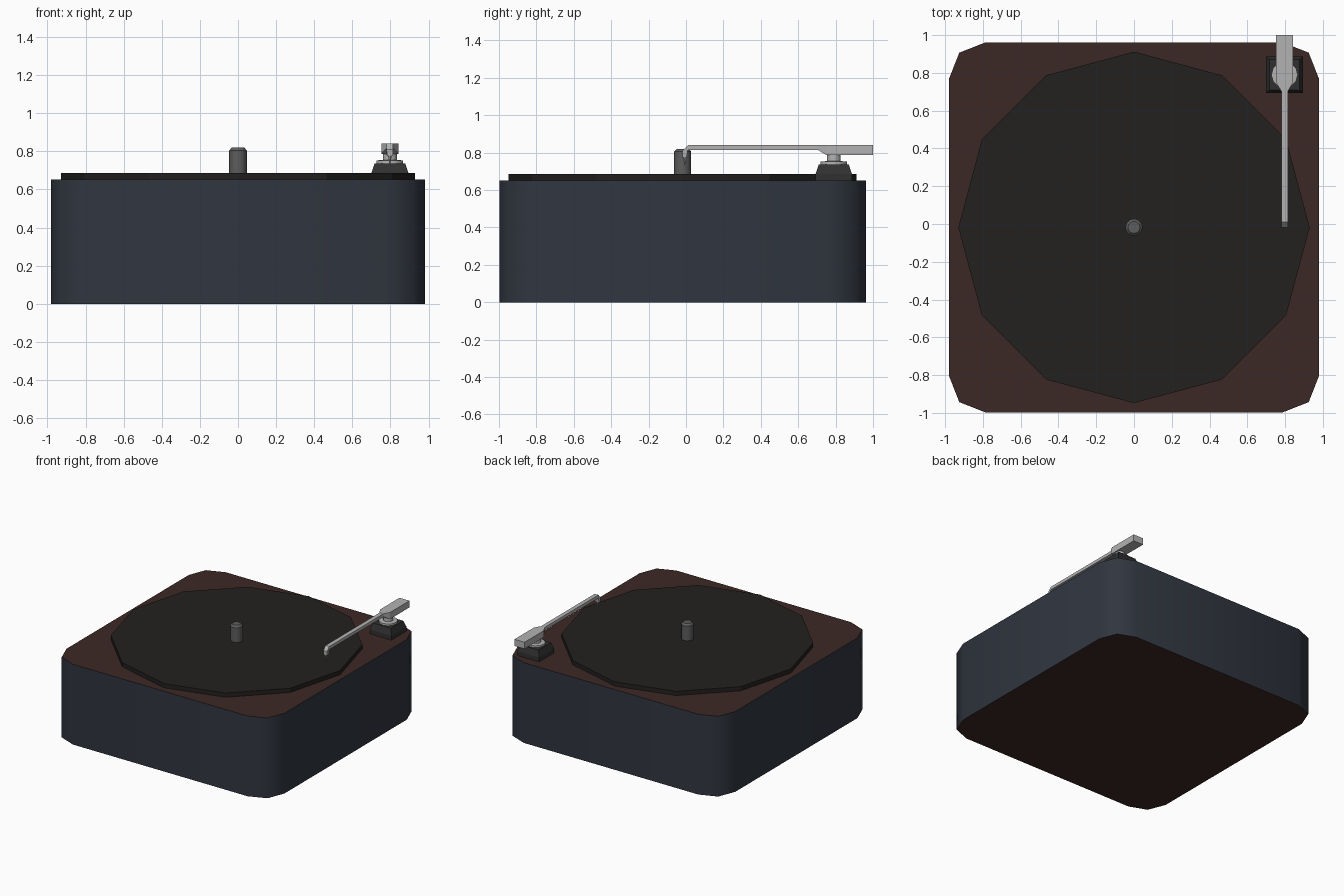
import bpy, bmesh
from math import sin, cos, pi, radians

if "Cube" in bpy.data.objects:
    bpy.data.objects.remove(bpy.data.objects["Cube"])


def material(name, rgb):
    m = bpy.data.materials.new(name)
    m.diffuse_color = (*rgb, 1)
    m.use_nodes = True
    m.node_tree.nodes["Principled BSDF"].inputs["Base Color"].default_value = m.diffuse_color
    return m


SIDE = material("dark_slate", (0.03, 0.036, 0.05))
WOOD = material("dark_brown", (0.045, 0.021, 0.018))
VINYL = material("near_black", (0.016, 0.015, 0.014))
RUBBER = material("charcoal", (0.03, 0.03, 0.03))
GREY = material("spindle_grey", (0.11, 0.11, 0.11))
STEEL = material("light_metal", (0.45, 0.45, 0.45))


def loft(name, rings, mats, smooth=None):
    """Skin equal-length vertex rings and cap both ends (caps use the last material)."""
    bm = bmesh.new()
    vs = [[bm.verts.new(p) for p in ring] for ring in rings]
    n = len(rings[0])
    for a, b in zip(vs, vs[1:]):
        for i in range(n):
            bm.faces.new((a[i], a[(i + 1) % n], b[(i + 1) % n], b[i]))
    for cap in (vs[0][::-1], vs[-1]):
        bm.faces.new(cap).material_index = len(mats) - 1
    bmesh.ops.recalc_face_normals(bm, faces=bm.faces)
    me = bpy.data.meshes.new(name)
    bm.to_mesh(me)
    bm.free()
    for m in mats:
        me.materials.append(m)
    ob = bpy.data.objects.new(name, me)
    bpy.context.collection.objects.link(ob)
    if smooth:
        bpy.ops.object.select_all(action='DESELECT')
        ob.select_set(True)
        bpy.context.view_layer.objects.active = ob
        bpy.ops.object.shade_smooth_by_angle(angle=radians(smooth))
    return ob


def lathe(name, x, y, profile, n, mat, smooth=None, turn=0):
    rings = [[(x + r * cos(2 * pi * i / n + turn), y + r * sin(2 * pi * i / n + turn), z)
              for i in range(n)] for r, z in profile]
    return loft(name, rings, [mat], smooth)


def rect_y(x, hw, y, z0, z1):
    """Upright rectangle at depth y."""
    return [(x - hw, y, z0), (x + hw, y, z0), (x + hw, y, z1), (x - hw, y, z1)]


CY = -0.018        # platter and case centre
AX, AY = 0.797, 0.79  # tonearm pivot

# Case with double-chamfered corners
quarter = [(0.98, 0.785), (0.925, 0.925), (0.785, 0.98)]
outline = []
for k in range(4):
    for px, py in quarter:
        for _ in range(k):
            px, py = -py, px
        outline.append((px, py))
loft("case", [[(x, y + CY, z) for x, y in outline] for z in (0, 0.652)], [SIDE, WOOD], 55)

# Twelve-sided platter and the centre spindle
lathe("platter", 0, CY, [(0.93, 0.64), (0.93, 0.686)], 12, VINYL)
lathe("spindle", 0, CY, [(0.046, 0.68), (0.046, 0.805), (0.032, 0.82)], 12, GREY, 35)

# Tonearm base: square, tapering block
q = 2 ** 0.5
lathe("arm_base", AX, AY,
      [(0.097 * q, 0.64), (0.097 * q, 0.687), (0.080 * q, 0.737)], 4, RUBBER, turn=pi / 4)

# Pivot disc and post
lathe("arm_pivot", AX, AY,
      [(0.07, 0.735), (0.07, 0.752), (0.037, 0.755), (0.037, 0.79)], 12, STEEL, 35)

# Counterweight block narrowing into the arm
loft("counterweight", [rect_y(AX, 0.045, 1.0, 0.787, 0.841),
                       rect_y(AX, 0.045, 0.75, 0.787, 0.841),
                       rect_y(AX, 0.019, 0.705, 0.815, 0.841)], [STEEL])

# Arm tube bending down into the head
loft("arm_tube", [rect_y(AX, 0.017, 0.73, 0.815, 0.84),
                  rect_y(AX, 0.017, 0.01, 0.815, 0.84),
                  [(AX - 0.017, 0.004, 0.78), (AX + 0.017, 0.004, 0.78),
                   (AX + 0.017, -0.018, 0.81), (AX - 0.017, -0.018, 0.81)],
                  [(AX - 0.015, 0.004, 0.775), (AX + 0.015, 0.004, 0.775),
                   (AX + 0.015, -0.018, 0.775), (AX - 0.015, -0.018, 0.775)]], [STEEL])

# Needle
lathe("needle", AX, -0.007, [(0.010, 0.78), (0.002, 0.73)], 6, STEEL)
